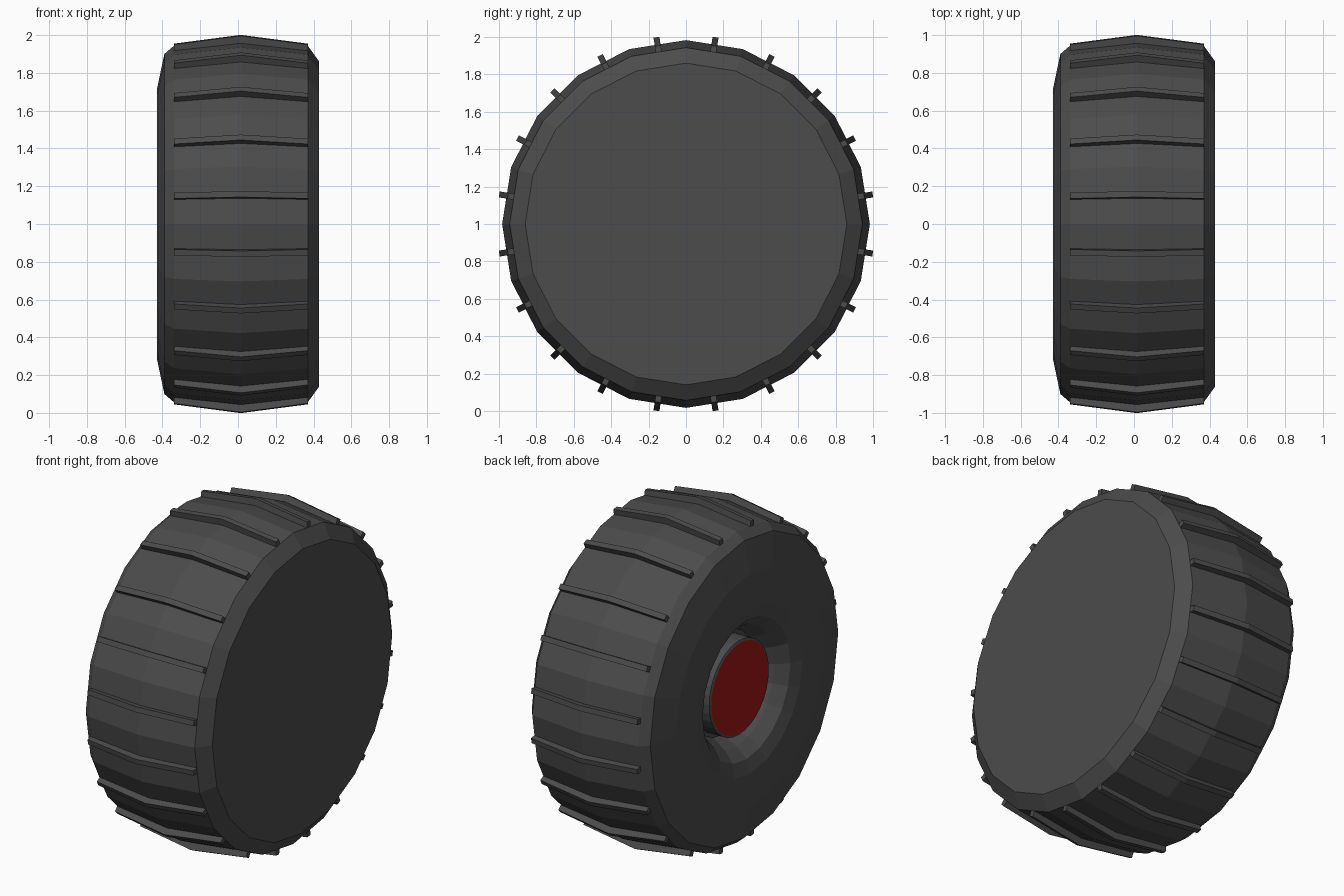
import bpy, bmesh
from math import sin, cos, pi, radians
from mathutils import Matrix, Vector

old = bpy.data.objects.get("Cube")
if old:
    bpy.data.objects.remove(old, do_unlink=True)

SIDES = 20
CENTRE = Vector((0, 0, 1))


def material(name, rgb):
    m = bpy.data.materials.new(name)
    m.use_nodes = True
    m.diffuse_color = (*rgb, 1)
    m.node_tree.nodes["Principled BSDF"].inputs["Base Color"].default_value = (*rgb, 1)
    return m


rubber = material("dark_grey_rubber", (0.072, 0.072, 0.072))
red = material("red_hub", (0.36, 0.008, 0.008))


def finish(name, bm, mats):
    bmesh.ops.recalc_face_normals(bm, faces=bm.faces)
    mesh = bpy.data.meshes.new(name)
    bm.to_mesh(mesh)
    bm.free()
    for m in mats:
        mesh.materials.append(m)
    obj = bpy.data.objects.new(name, mesh)
    bpy.context.collection.objects.link(obj)
    return obj


def lathe(profile, sides):
    """Revolve (x, radius) points around the axle and cap both ends."""
    bm = bmesh.new()
    rings = []
    for x, r in profile:
        angles = [2 * pi * i / sides for i in range(sides)]
        rings.append([bm.verts.new(CENTRE + Vector((x, r * sin(a), r * cos(a)))) for a in angles])
    for a, b in zip(rings, rings[1:]):
        for i in range(sides):
            j = (i + 1) % sides
            bm.faces.new((a[i], a[j], b[j], b[i]))
    bm.faces.new(rings[0])
    bm.faces.new(rings[-1])
    return bm


# Tyre: flat back, crowned tread surface, dished outer face
tyre_profile = [
    (0.43, 0.86), (0.37, 0.943), (0.015, 0.983), (-0.34, 0.943),
    (-0.39, 0.90), (-0.43, 0.71), (-0.43, 0.50), (-0.405, 0.42),
    (-0.34, 0.36), (-0.25, 0.31),
]
finish("tyre", lathe(tyre_profile, SIDES), [rubber])

# Hub: grey drum with a red end face
hub = lathe([(-0.24, 0.285), (-0.355, 0.285), (-0.36, 0.272)], 32)
hub.normal_update()
for f in hub.faces:
    if all(v.co.x < -0.357 for v in f.verts):
        f.material_index = 1
finish("hub", hub, [rubber, red])

# Tread bars: one bent bar in the middle of every tyre facet
bar_profile = [(-0.34, 0.964), (0.015, 1.011), (0.37, 0.964),
               (0.37, 0.925), (0.015, 0.96), (-0.34, 0.925)]
bars = bmesh.new()
for k in range(SIDES):
    turn = Matrix.Translation(CENTRE) @ Matrix.Rotation(radians(9 + 18 * k), 4, "X")
    front, back = [[bars.verts.new(turn @ Vector((x, y, r))) for x, r in bar_profile]
                   for y in (-0.016, 0.016)]
    n = len(bar_profile)
    bars.faces.new(front)
    bars.faces.new(back)
    for i in range(n):
        j = (i + 1) % n
        bars.faces.new((front[i], front[j], back[j], back[i]))
finish("tread_bars", bars, [rubber])
